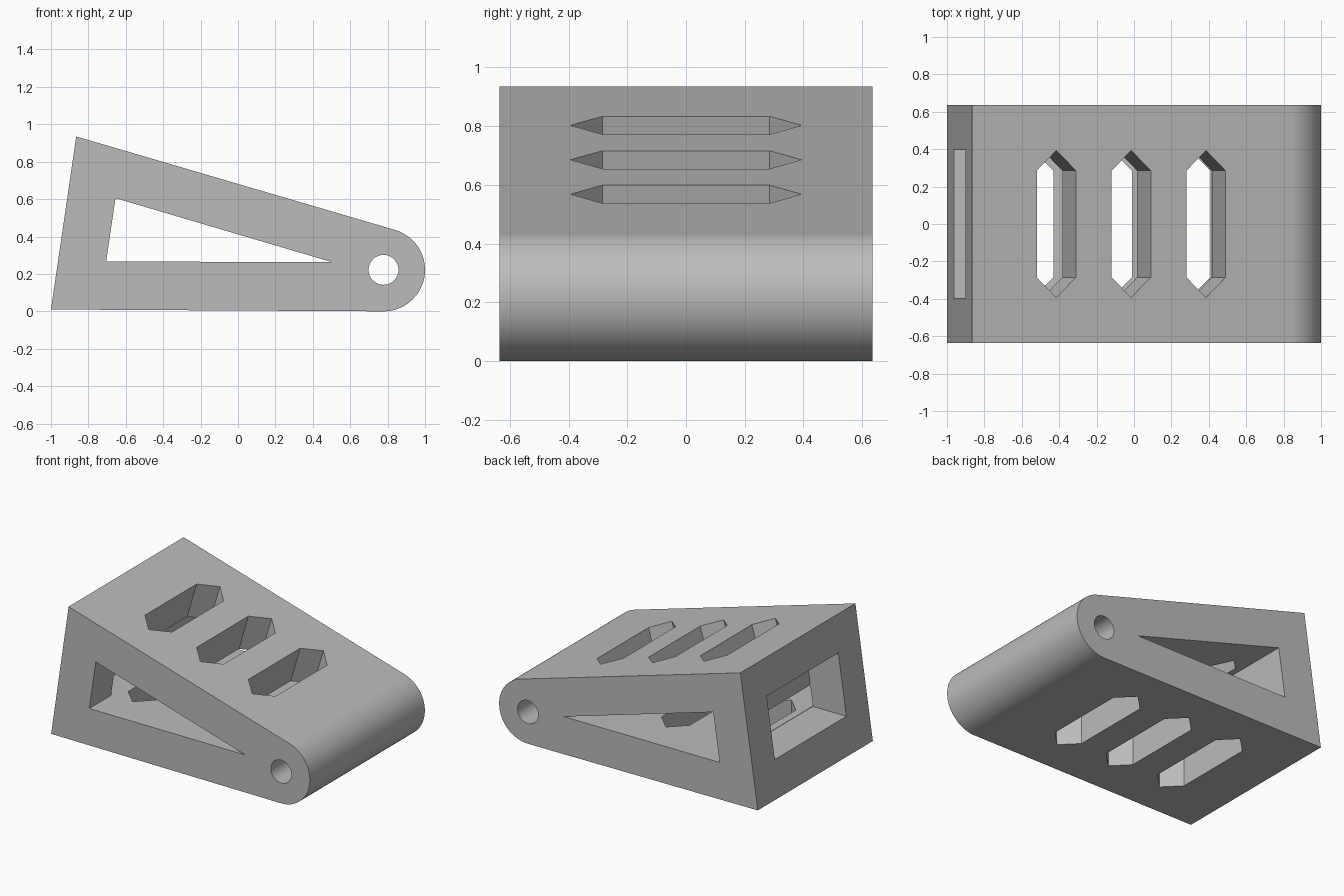
import bpy, bmesh
from math import radians, sin, cos, pi
from mathutils import Matrix, Vector

if "Cube" in bpy.data.objects:
    bpy.data.objects.remove(bpy.data.objects["Cube"])

HALF = 0.635                       # half depth of the block
PIVOT, R, BORE = Vector((0.778, 0.222)), 0.222, 0.08
SLOPE = radians(16.35)

grey = bpy.data.materials.new("plain_grey")
grey.use_nodes = True
grey.diffuse_color = (0.5, 0.5, 0.5, 1)
grey.node_tree.nodes["Principled BSDF"].inputs["Base Color"].default_value = grey.diffuse_color


def prism(name, outline, low, high, matrix=Matrix()):
    """Extrude a 2D outline along local z, then place it."""
    bm = bmesh.new()
    face = bm.faces.new([bm.verts.new((x, y, low)) for x, y in outline])
    top = bmesh.ops.extrude_face_region(bm, geom=[face])["geom"]
    bmesh.ops.translate(bm, vec=(0, 0, high - low),
                        verts=[v for v in top if isinstance(v, bmesh.types.BMVert)])
    bm.transform(matrix)
    bmesh.ops.recalc_face_normals(bm, faces=bm.faces)
    mesh = bpy.data.meshes.new(name)
    bm.to_mesh(mesh)
    bm.free()
    mesh.materials.append(grey)
    obj = bpy.data.objects.new(name, mesh)
    bpy.context.collection.objects.link(obj)
    return obj


def arc(center, radius, start, end, steps):
    angles = [start + (end - start) * i / steps for i in range(steps + 1)]
    return [(center.x + radius * cos(a), center.y + radius * sin(a)) for a in angles]


def cut(body, cutter):
    mod = body.modifiers.new("cut", "BOOLEAN")
    mod.operation, mod.solver, mod.object = "DIFFERENCE", "EXACT", cutter
    bpy.context.view_layer.objects.active = body
    bpy.ops.object.modifier_apply(modifier=mod.name)
    bpy.data.objects.remove(cutter)


# Wedge body with a rounded nose, extruded front to back
side = Matrix.Rotation(pi / 2, 4, "X")
profile = [(-0.865, 0.935), (-1, 0.01)] + arc(PIVOT, R, -pi / 2, pi / 2 - SLOPE, 40)
body = prism("wedge_body", profile, -HALF, HALF, side)

# Triangular opening and pivot bore, both through the sides
triangle = [(-0.655, 0.605), (-0.705, 0.266), (0.5, 0.264)]
cut(body, prism("triangle_cutter", triangle, -1, 1, side))
cut(body, prism("bore_cutter", arc(PIVOT, BORE, 0, 2 * pi * 47 / 48, 47), -1, 1, side))

# Window through the tall end wall
window = [(-1.2, 0.264), (-0.704, 0.264), (-0.645, 0.69), (-1.2, 0.69)]
cut(body, prism("window_cutter", window, -0.395, 0.395, side))

# Pointed slots through the sloping top and the floor
slot = [(0, 0.393), (-0.109, 0.285), (-0.109, -0.285),
        (0, -0.393), (0.109, -0.285), (0.109, 0.285)]
for i in range(3):
    x = -0.415 + 0.4 * i
    z = 0.935 - (x + 0.865) * 0.2933
    tilt = Matrix.Translation((x, 0, z)) @ Matrix.Rotation(SLOPE, 4, "Y")
    cut(body, prism("top_slot_cutter", slot, -0.275, 0.1, tilt))
    floor = Matrix.Translation((-0.54 + 0.42 * i, 0, 0))
    cut(body, prism("floor_slot_cutter", slot, -0.1, 0.275, floor))

# Smooth nose and bore, crisp edges elsewhere
bpy.ops.object.select_all(action="DESELECT")
body.select_set(True)
bpy.context.view_layer.objects.active = body
bpy.ops.object.shade_smooth_by_angle(angle=radians(15))
weighted = body.modifiers.new("even_normals", "WEIGHTED_NORMAL")
weighted.keep_sharp = True
